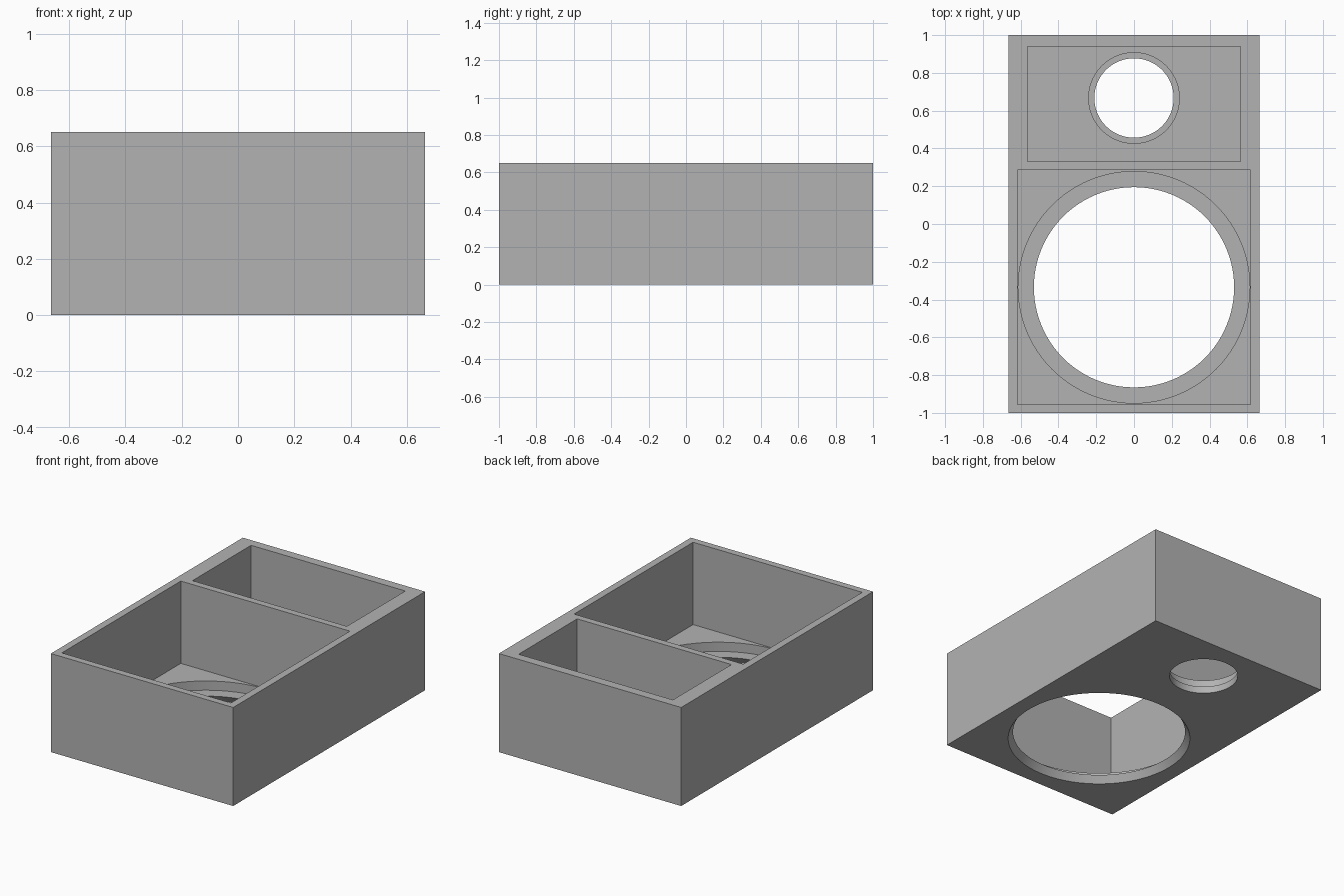
import bpy

cube = bpy.data.objects.get("Cube")
if cube:
    bpy.data.objects.remove(cube, do_unlink=True)

WIDTH, LENGTH, HEIGHT = 1.33, 2.0, 0.65
FLOOR, LEDGE = 0.107, 0.046

grey = bpy.data.materials.new("plain_grey")
grey.use_nodes = True
grey.diffuse_color = (0.45, 0.45, 0.45, 1)
grey.node_tree.nodes["Principled BSDF"].inputs["Base Color"].default_value = grey.diffuse_color


def box(name, x_half, y0, y1, z0, z1):
    bpy.ops.mesh.primitive_cube_add(size=1, location=(0, (y0 + y1) / 2, (z0 + z1) / 2))
    obj = bpy.context.object
    obj.name = name
    obj.scale = (2 * x_half, y1 - y0, z1 - z0)
    bpy.ops.object.transform_apply(location=True, rotation=False, scale=True)
    obj.data.materials.append(grey)
    return obj


def round_cutter(name, y, r_low, r_high, z0, z1):
    bpy.ops.mesh.primitive_cone_add(vertices=96, radius1=r_low, radius2=r_high,
                                    depth=z1 - z0, location=(0, y, (z0 + z1) / 2))
    obj = bpy.context.object
    obj.name = name
    obj.data.materials.append(grey)
    return obj


def cut(target, cutter):
    cutter.hide_render = True
    mod = target.modifiers.new("cut", 'BOOLEAN')
    mod.operation = 'DIFFERENCE'
    mod.solver = 'EXACT'
    mod.object = cutter
    bpy.context.view_layer.objects.active = target
    bpy.ops.object.modifier_apply(modifier=mod.name)
    bpy.data.objects.remove(cutter, do_unlink=True)


# Solid block for the two-compartment enclosure
body = box("enclosure_body", WIDTH / 2, -LENGTH / 2, LENGTH / 2, 0, HEIGHT)

# Open compartments, large one at the front
cut(body, box("large_pocket", 0.617, -0.955, 0.285, FLOOR, HEIGHT + 0.1))
cut(body, box("small_pocket", 0.563, 0.33, 0.94, FLOOR, HEIGHT + 0.1))

# Round mounting recesses in the floors
LARGE_Y, SMALL_Y = -0.335, 0.667
cut(body, round_cutter("large_recess", LARGE_Y, 0.613, 0.613, LEDGE, 0.3))
cut(body, round_cutter("small_recess", SMALL_Y, 0.24, 0.24, LEDGE, 0.3))

# Through holes: the large one flares outwards below, the small one is straight
cut(body, round_cutter("large_hole", LARGE_Y, 0.59, 0.50, -LEDGE, 2 * LEDGE))
cut(body, round_cutter("small_hole", SMALL_Y, 0.21, 0.21, -LEDGE, 2 * LEDGE))

# Smooth round walls, crisp edges
bpy.ops.object.select_all(action='DESELECT')
body.select_set(True)
bpy.context.view_layer.objects.active = body
bpy.ops.object.shade_smooth_by_angle(angle=0.5)
